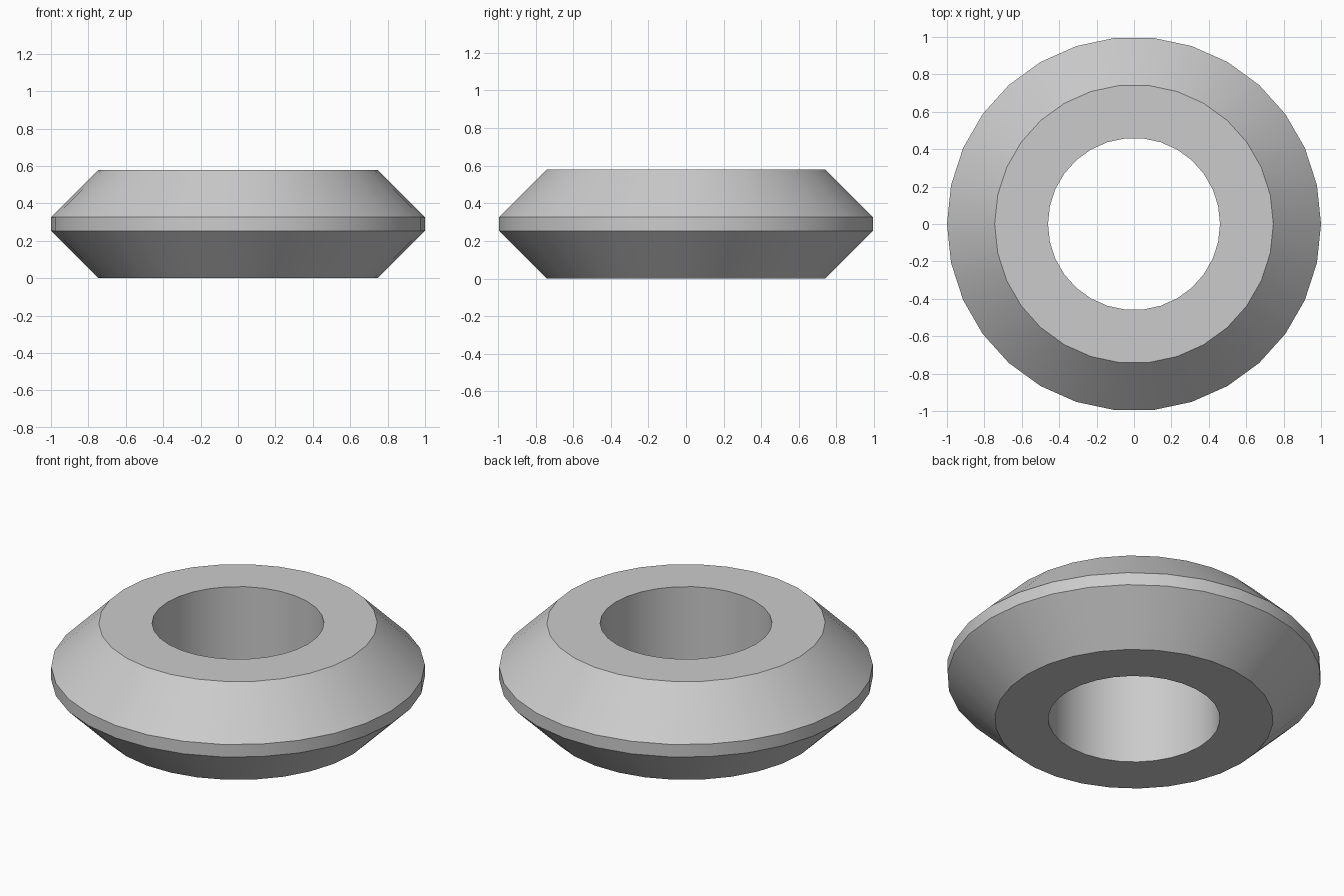
import bpy
import bmesh
import math

cube = bpy.data.objects.get("Cube")
if cube:
    bpy.data.objects.remove(cube, do_unlink=True)

SIDES = 30

# One flat grey for the whole ring
grey = bpy.data.materials.new("light grey")
grey.use_nodes = True
color = (0.6, 0.6, 0.6, 1)
grey.diffuse_color = color
grey.node_tree.nodes["Principled BSDF"].inputs["Base Color"].default_value = color

# Cross-section (radius, height): bevelled outer rim and straight bore
profile = [(0.46, 0), (0.745, 0), (1, 0.253), (1, 0.327), (0.745, 0.58), (0.46, 0.58)]

# Revolve the cross-section around the z axis
bm = bmesh.new()
rings = []
for radius, height in profile:
    ring = []
    for i in range(SIDES):
        a = math.tau * i / SIDES
        ring.append(bm.verts.new((radius * math.cos(a), radius * math.sin(a), height)))
    rings.append(ring)
for lower, upper in zip(rings, rings[1:] + rings[:1]):
    for i in range(SIDES):
        j = (i + 1) % SIDES
        bm.faces.new((lower[i], lower[j], upper[j], upper[i]))
bmesh.ops.recalc_face_normals(bm, faces=bm.faces)

mesh = bpy.data.meshes.new("bevelled_ring")
bm.to_mesh(mesh)
bm.free()
mesh.materials.append(grey)
ring_object = bpy.data.objects.new("bevelled_ring", mesh)
bpy.context.collection.objects.link(ring_object)

# Smooth around the ring, crisp along its rims
bpy.context.view_layer.objects.active = ring_object
ring_object.select_set(True)
bpy.ops.object.shade_smooth_by_angle(angle=math.radians(30))
